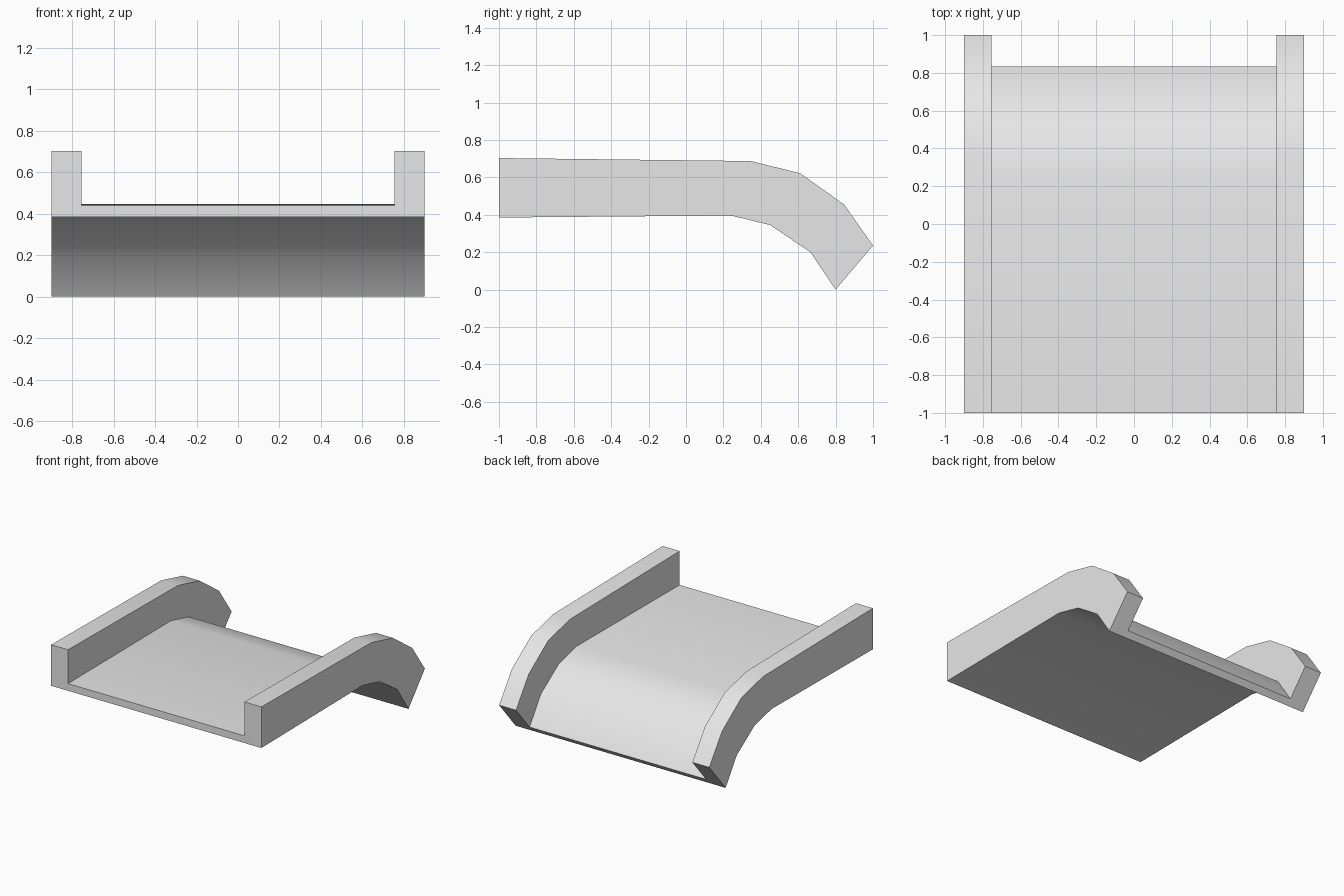
import bpy
import bmesh
import math
from mathutils import Vector

cube = bpy.data.objects.get("Cube")
if cube:
    bpy.data.objects.remove(cube, do_unlink=True)

grey = bpy.data.materials.new("light_grey")
grey.use_nodes = True
colour = (0.8, 0.8, 0.8, 1.0)
grey.diffuse_color = colour
grey.node_tree.nodes["Principled BSDF"].inputs["Base Color"].default_value = colour

# Side profile as (y, z) pairs: underside and matching wall top
stations = [
    ((-1.0, 0.385), (-1.0, 0.703)),
    ((0.24, 0.396), (0.345, 0.687)),
    ((0.45, 0.345), (0.61, 0.622)),
    ((0.665, 0.20), (0.845, 0.455)),
    ((0.80, 0.0), (1.0, 0.235)),
]

# U-shaped section: (x, fraction of the wall height)
OUTER, INNER, FLOOR = 0.90, 0.755, 0.175
half = [(OUTER, 0), (OUTER, 1), (INNER, 1), (INNER, FLOOR)]
section = half + [(-x, t) for x, t in reversed(half)]


def sweep(name, section, stations):
    """Skin the section along the paired side profile and cap both ends."""
    bm = bmesh.new()
    rings = []
    for low, high in stations:
        low, high = Vector(low), Vector(high)
        ring = []
        for x, t in section:
            y, z = low.lerp(high, t)
            ring.append(bm.verts.new((x, y, z)))
        rings.append(ring)
    n = len(section)
    for a, b in zip(rings, rings[1:]):
        for i in range(n):
            j = (i + 1) % n
            bm.faces.new((a[i], a[j], b[j], b[i]))
    bm.faces.new(rings[0])
    bm.faces.new(rings[-1])
    bmesh.ops.recalc_face_normals(bm, faces=bm.faces)
    mesh = bpy.data.meshes.new(name)
    bm.to_mesh(mesh)
    bm.free()
    mesh.materials.append(grey)
    obj = bpy.data.objects.new(name, mesh)
    bpy.context.collection.objects.link(obj)
    return obj


# Curved channel with side walls
channel = sweep("curved_channel", section, stations)
bpy.ops.object.select_all(action="DESELECT")
channel.select_set(True)
bpy.context.view_layer.objects.active = channel
bpy.ops.object.shade_smooth_by_angle(angle=math.radians(30))
